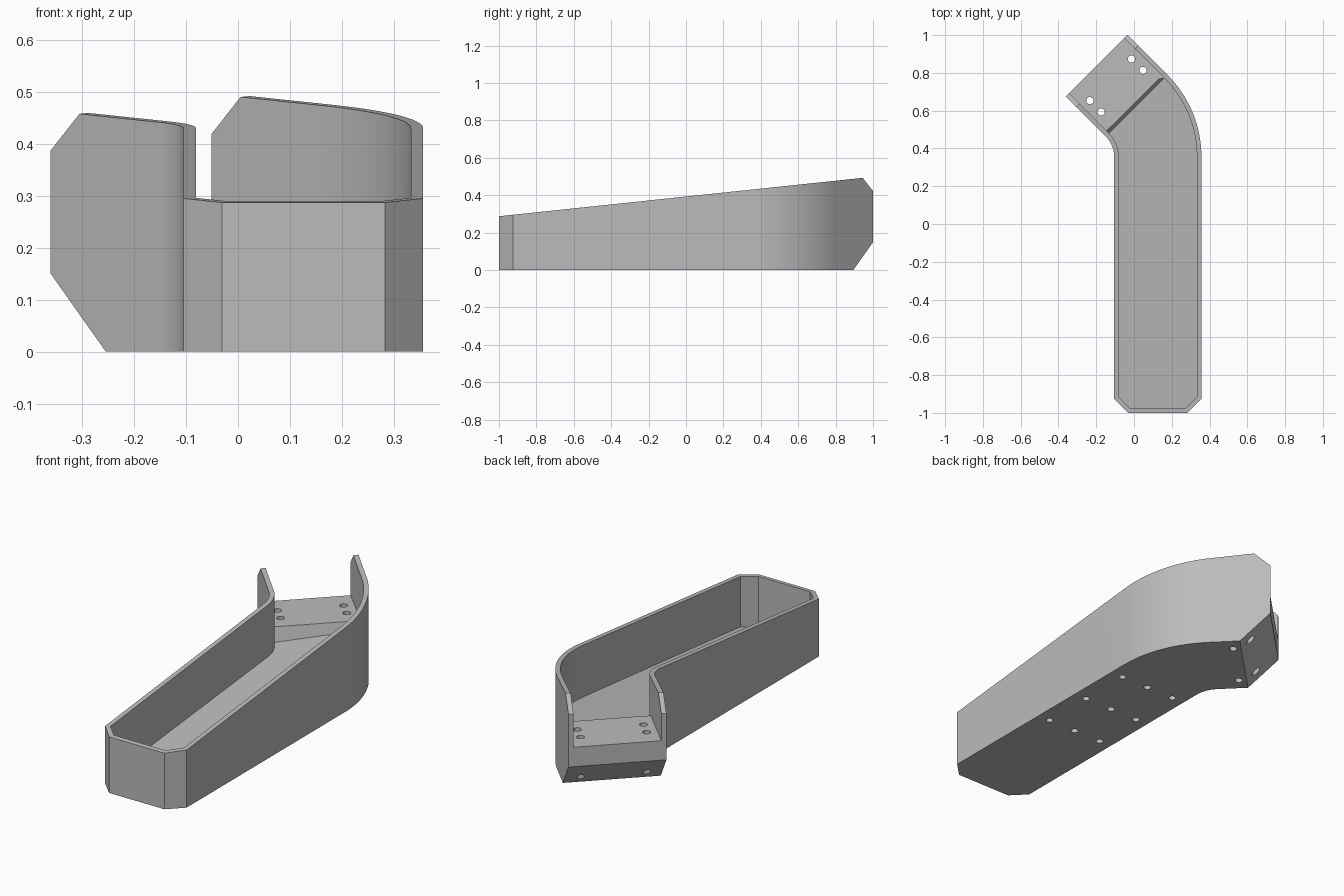
import bpy, bmesh, math
from mathutils import Vector

old = bpy.data.objects.get("Cube")
if old:
    bpy.data.objects.remove(old, do_unlink=True)

LEFT, RIGHT = -0.105, 0.357        # straight side walls
CENTRE = Vector((-0.255, 0.356))   # centre of the 45 degree bend
WALL, CHAMFER, TAIL = 0.024, 0.074, 0.30
OUT = Vector((-1, 1)).normalized()     # direction of the bent tail
ACROSS = Vector((1, 1)).normalized()   # direction across the tail
PLATFORM = 0.25


def outline(inset, tail):
    """Plan of the bent tray, inset from the outside, with a given tail length."""
    x0, x1, y0 = LEFT + inset, RIGHT - inset, -1 + inset
    c = CHAMFER - inset * (2 - math.sqrt(2))
    pts = [Vector(p) for p in ((x0, y0 + c), (x0 + c, y0), (x1 - c, y0), (x1, y0 + c))]

    def arc(radius):
        angles = [math.radians(45) * i / 24 for i in range(25)]
        return [CENTRE + radius * Vector((math.cos(a), math.sin(a))) for a in angles]

    outer, inner = arc(x1 - CENTRE.x), arc(x0 - CENTRE.x)
    pts += outer + [outer[-1] + OUT * tail, inner[-1] + OUT * tail]
    return pts + inner[::-1]


def prism(name, low, high, low_z, high_z):
    """Solid between two matching outlines; low_z gives the floor height at y."""
    bm = bmesh.new()
    a = [bm.verts.new((p.x, p.y, low_z(p.y))) for p in low]
    b = [bm.verts.new((p.x, p.y, high_z)) for p in high]
    bm.faces.new(a[::-1])
    bm.faces.new(b)
    for i in range(len(a)):
        j = (i + 1) % len(a)
        bm.faces.new((a[i], a[j], b[j], b[i]))
    return finish(bm, name)


def finish(bm, name):
    bmesh.ops.recalc_face_normals(bm, faces=bm.faces)
    mesh = bpy.data.meshes.new(name)
    bm.to_mesh(mesh)
    bm.free()
    obj = bpy.data.objects.new(name, mesh)
    bpy.context.collection.objects.link(obj)
    return obj


def slice_off(obj, point, normal):
    """Remove everything on the normal side of a plane and cap the cut."""
    bm = bmesh.new()
    bm.from_mesh(obj.data)
    geom = bm.verts[:] + bm.edges[:] + bm.faces[:]
    bmesh.ops.bisect_plane(bm, geom=geom, plane_co=point, plane_no=normal, clear_outer=True)
    bmesh.ops.holes_fill(bm, edges=[e for e in bm.edges if e.is_boundary], sides=0)
    bmesh.ops.recalc_face_normals(bm, faces=bm.faces)
    bm.to_mesh(obj.data)
    bm.free()


def cut(obj, cutter):
    cutter.hide_render = True
    mod = obj.modifiers.new("cut", 'BOOLEAN')
    mod.operation, mod.solver, mod.object = 'DIFFERENCE', 'EXACT', cutter
    bpy.ops.object.select_all(action='DESELECT')
    bpy.context.view_layer.objects.active = obj
    obj.select_set(True)
    bpy.ops.object.modifier_apply(modifier=mod.name)
    bpy.data.objects.remove(cutter, do_unlink=True)


# Outer body with sloped rim and bevelled tail end
shell = outline(0, TAIL)
tray = prism("bent_tray", shell, shell, lambda y: 0, 0.6)
slice_off(tray, (0, 0, 0.393), (0, -0.1055, 1))
end = Vector((-0.36, 0.675, 0.15))
slice_off(tray, end, (OUT.x, OUT.y, -1))
top_end = Vector((-0.36, 0.675, 0.388))
along = Vector((0.325, 0.325, 0.033))
back = Vector((0.055, -0.055, 0.07))
normal = along.cross(back)
slice_off(tray, top_end, normal if normal.z > 0 else -normal)

# Open space above the tail platform, then the deeper sloping floor
space = outline(WALL, TAIL + 0.1)
cut(tray, prism("space_cutter", space, space, lambda y: PLATFORM, 0.8))
cut(tray, prism("floor_cutter", outline(WALL, 0.002), outline(WALL, 0.022),
                lambda y: 0.03 + 0.1 * (y + 1), PLATFORM + 0.01))

# Screw holes: through the platform, and blind ones in the underside
bm = bmesh.new()


def hole(x, y, z0, z1, radius):
    made = bmesh.ops.create_cone(bm, cap_ends=True, segments=20, radius1=radius,
                                 radius2=radius, depth=z1 - z0)
    bmesh.ops.translate(bm, verts=made["verts"], vec=(x, y, (z0 + z1) / 2))


tail_mid = CENTRE + ACROSS * 0.381
for side in (-1, 1):
    for dist in (0.105, 0.19):
        p = tail_mid + ACROSS * side * 0.156 + OUT * (TAIL - dist)
        hole(p.x, p.y, -0.1, 0.4, 0.019)
for i in (-1, 0, 1):
    for j in (-1, 0, 1):
        hole(0.126 + 0.16 * i, -0.027 + 0.278 * j, -0.1, 0.04, 0.018)
cut(tray, finish(bm, "hole_cutter"))

# Plain grey finish
grey = bpy.data.materials.new("plain_grey")
grey.use_nodes = True
colour = (0.5, 0.5, 0.5, 1)
grey.diffuse_color = colour
grey.node_tree.nodes["Principled BSDF"].inputs["Base Color"].default_value = colour
tray.data.materials.clear()
tray.data.materials.append(grey)
for face in tray.data.polygons:
    face.material_index = 0
bpy.ops.object.shade_smooth_by_angle(angle=math.radians(30))
